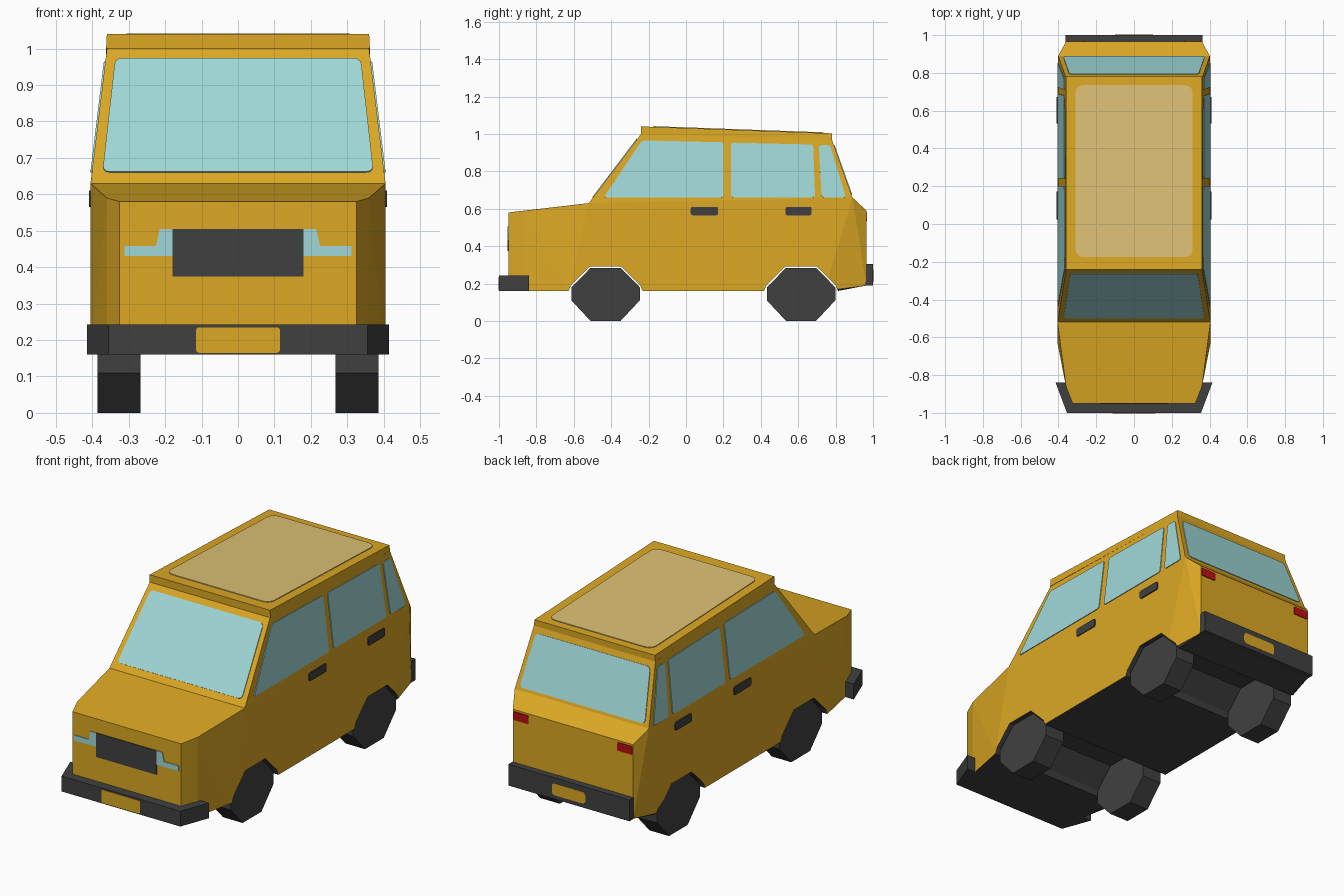
import bpy, bmesh
from mathutils import Vector

if "Cube" in bpy.data.objects:
    bpy.data.objects.remove(bpy.data.objects["Cube"])


def material(name, rgb):
    m = bpy.data.materials.new(name)
    lin = [((c / 255 + 0.055) / 1.055) ** 2.4 if c > 10 else c / 255 / 12.92 for c in rgb]
    m.diffuse_color = (*lin, 1)
    m.use_nodes = True
    m.node_tree.nodes["Principled BSDF"].inputs["Base Color"].default_value = m.diffuse_color
    return m


PAINT = material("golden paint", (220, 168, 36))
DARK = material("dark rubber", (64, 64, 64))
GLASS = material("pale glass", (160, 216, 216))
TAN = material("tan roof panel", (221, 193, 116))
RED = material("red lamp", (185, 16, 20))


def finish(name, bm, mats, mirror=False):
    bmesh.ops.recalc_face_normals(bm, faces=bm.faces)
    me = bpy.data.meshes.new(name)
    bm.to_mesh(me)
    bm.free()
    ob = bpy.data.objects.new(name, me)
    bpy.context.collection.objects.link(ob)
    for m in mats:
        me.materials.append(m)
    if mirror:
        ob.modifiers.new("Mirror", 'MIRROR')
    return ob


def hull(name, half, mats):
    """Symmetric faceted solid wrapped around points and their mirror images."""
    bm = bmesh.new()
    for x, y, z in half:
        bm.verts.new((x, y, z))
        bm.verts.new((-x, y, z))
    bmesh.ops.convex_hull(bm, input=bm.verts)
    bmesh.ops.dissolve_limit(bm, angle_limit=0.015, verts=bm.verts, edges=bm.edges)
    bmesh.ops.recalc_face_normals(bm, faces=bm.faces)
    if len(mats) > 1:
        for f in bm.faces:
            f.material_index = int(f.normal.z < -0.5)
    return finish(name, bm, mats)


def prism(name, pts, mat, vec, mirror=False):
    bm = bmesh.new()
    f = bm.faces.new([bm.verts.new(p) for p in pts])
    r = bmesh.ops.extrude_face_region(bm, geom=[f], use_keep_orig=True)
    bmesh.ops.translate(bm, vec=vec, verts=[v for v in r["geom"] if isinstance(v, bmesh.types.BMVert)])
    return finish(name, bm, [mat], mirror)


def plate(name, pts, mat, mirror=False, rounding=0.0, thick=0.008):
    """Thin plate straddling the surface it lies on, with optional round corners."""
    bm = bmesh.new()
    f = bm.faces.new([bm.verts.new(p) for p in pts])
    f.normal_update()
    n = f.normal.copy()
    if rounding:
        bmesh.ops.bevel(bm, geom=bm.verts[:], offset=rounding, segments=3, profile=0.5, affect='VERTICES')
    bmesh.ops.translate(bm, vec=-n * thick / 2, verts=bm.verts)
    r = bmesh.ops.extrude_face_region(bm, geom=bm.faces[:], use_keep_orig=True)
    bmesh.ops.translate(bm, vec=n * thick, verts=[v for v in r["geom"] if isinstance(v, bmesh.types.BMVert)])
    return finish(name, bm, [mat], mirror)


def side_x(z):
    return 0.405 - (z - 0.63) * 0.122


def front_rect(x0, x1, y, z0, z1):
    return [(x0, y, z0), (x1, y, z0), (x1, y, z1), (x0, y, z1)]


# Lower body
body = hull("lower_body", [
    (0.325, -0.95, 0.58), (0.36, -0.86, 0.59), (0.405, -0.52, 0.63),
    (side_x(0.66), 0.89, 0.66), (0.36, 0.965, 0.59), (0.36, 0.965, 0.19),
    (0.38, 0.81, 0.16), (0.405, 0.74, 0.16), (0.405, -0.63, 0.16),
    (0.36, -0.86, 0.16), (0.325, -0.95, 0.16)], [PAINT, DARK])

# Wheels and wheel arches
for label, c in (("front", -0.43), ("rear", 0.615)):
    ring = [(-0.08, 0), (0.08, 0), (0.183, 0.11), (0.183, 0.18),
            (0.08, 0.284), (-0.08, 0.284), (-0.183, 0.18), (-0.183, 0.11)]
    prism(label + "_wheels", [(0.268, c + y, z) for y, z in ring], DARK, (0.117, 0, 0), True)
    arch = [(-0.22, 0.1), (0.22, 0.1), (0.198, 0.16), (0.186, 0.19),
            (0.085, 0.29), (-0.085, 0.29), (-0.186, 0.19), (-0.198, 0.16)]
    cutter = prism(label + "_arch_cutter", [(-0.6, c + y, z) for y, z in arch], PAINT, (1.2, 0, 0))
    cutter.data.materials.append(DARK)
    for p in cutter.data.polygons:
        p.material_index = 1
    cutter.hide_render = True
    mod = body.modifiers.new("Arch", 'BOOLEAN')
    mod.operation = 'DIFFERENCE'
    mod.solver = 'EXACT'
    mod.object = cutter
    bpy.context.view_layer.objects.active = body
    bpy.ops.object.modifier_apply(modifier=mod.name)
    bpy.data.objects.remove(cutter)

# Cabin and roof
hull("cabin", [(0.405, -0.52, 0.63), (side_x(0.66), 0.89, 0.66),
               (side_x(1.0), -0.24, 1.0), (side_x(0.97), 0.78, 0.97)], [PAINT])
hull("roof", [(0.362, -0.24, 1.0), (0.36, -0.24, 1.04),
              (0.363, 0.78, 0.97), (0.36, 0.78, 1.003)], [PAINT])


def roof_z(y):
    return 1.04 - (y + 0.24) * 0.037 / 1.02


plate("roof_panel", [(x, y, roof_z(y)) for x, y in
      ((-0.31, -0.175), (0.31, -0.175), (0.31, 0.735), (-0.31, 0.735))], TAN, rounding=0.04)

# Windscreen and rear window
plate("windscreen", [(x, -0.52 + (z - 0.63) * 0.28 / 0.37, z) for x, z in
      ((-0.372, 0.66), (0.372, 0.66), (0.337, 0.972), (-0.337, 0.972))], GLASS, rounding=0.02)
plate("rear_window", [(x, 0.89 - (z - 0.66) * 0.11 / 0.31, z) for x, z in
      ((-0.375, 0.675), (0.375, 0.675), (0.342, 0.94), (-0.342, 0.94))], GLASS, rounding=0.02)

# Side windows
for name, outline in (
        ("front_side_window", [(-0.44, 0.66), (0.2, 0.66), (0.2, 0.955), (-0.235, 0.965)]),
        ("rear_side_window", [(0.24, 0.66), (0.69, 0.66), (0.68, 0.943), (0.24, 0.953)]),
        ("quarter_window", [(0.725, 0.66), (0.855, 0.66), (0.77, 0.94), (0.71, 0.94)])):
    plate(name, [(side_x(z), y, z) for y, z in outline], GLASS, True, 0.014)

# Door handles
for name, a, b in (("front_handle", 0.025, 0.172), ("rear_handle", 0.532, 0.672)):
    plate(name, [(0.405, a, 0.565), (0.405, b, 0.565), (0.405, b, 0.61), (0.405, a, 0.61)],
          DARK, True, 0.01)

# Grille and stepped headlights
plate("grille", front_rect(-0.18, 0.18, -0.95, 0.375, 0.505), DARK)
plate("headlights", [(x, -0.95, z) for x, z in
      ((0.18, 0.43), (0.312, 0.43), (0.312, 0.458), (0.225, 0.458), (0.215, 0.505), (0.18, 0.505))],
      GLASS, True)

# Bumpers and number plates
right = [(0.355, -1.0), (0.415, -0.84), (0.365, -0.84), (0.322, -0.945)]
loop = right + [(-x, y) for x, y in reversed(right)]
prism("front_bumper", [(x, y, 0.16) for x, y in loop], DARK, (0, 0, 0.083))
prism("rear_bumper", front_rect(-0.362, 0.362, 0.95, 0.19, 0.305), DARK, (0, 0.05, 0))
plate("front_number_plate", front_rect(-0.115, 0.115, -0.999, 0.165, 0.235), PAINT, rounding=0.008, thick=0.006)
plate("rear_number_plate", front_rect(-0.1, 0.1, 0.999, 0.212, 0.275), PAINT, rounding=0.015, thick=0.006)

# Tail lamps
plate("tail_lamps", front_rect(0.265, 0.355, 0.965, 0.535, 0.58), RED, True, 0.008)
